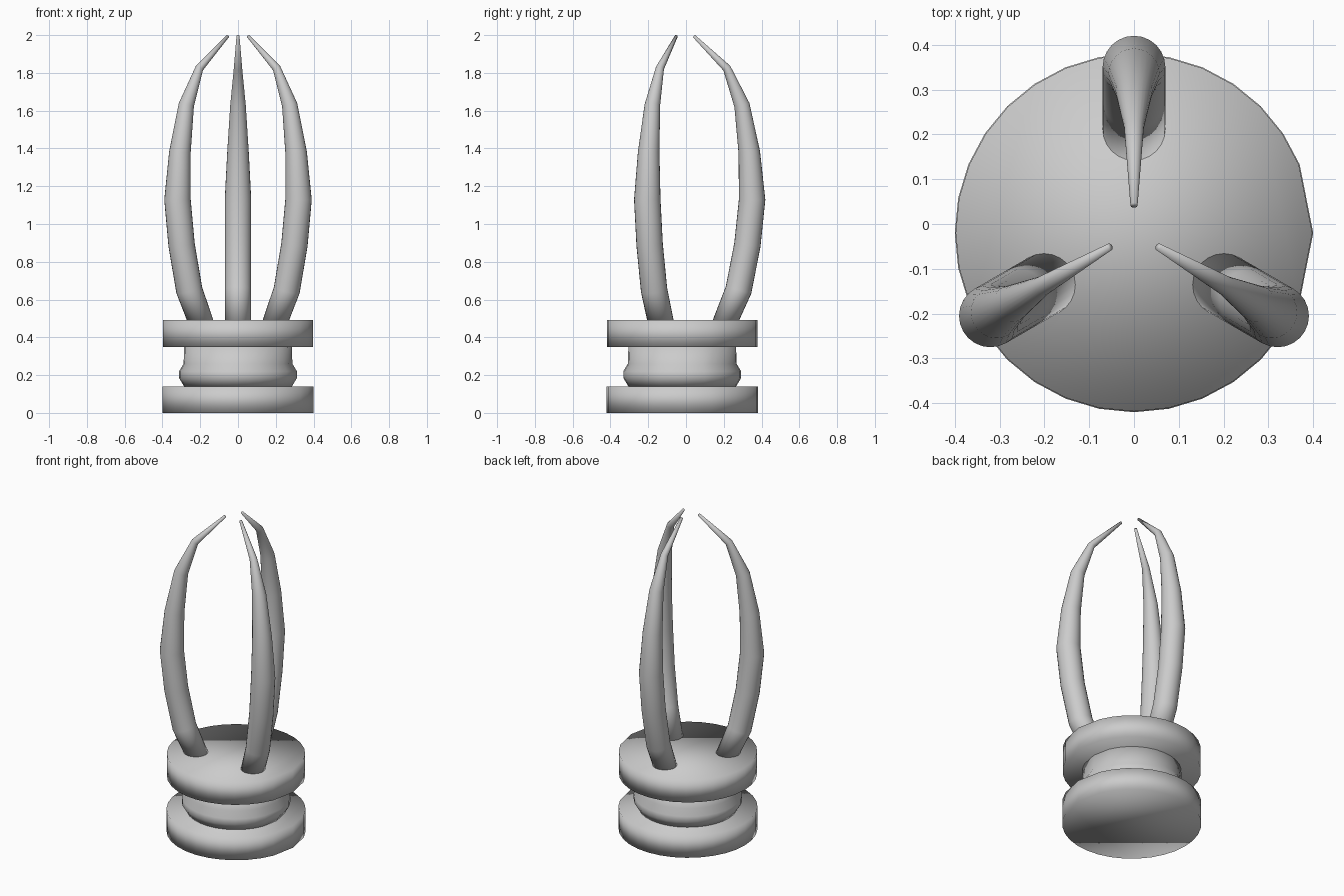
import bpy, bmesh, math
from mathutils import Vector

if "Cube" in bpy.data.objects:
    bpy.data.objects.remove(bpy.data.objects["Cube"])

CY = -0.02  # axis of the base in y

grey = bpy.data.materials.new("plain grey")
grey.diffuse_color = (0.6, 0.6, 0.6, 1)
grey.use_nodes = True
grey.node_tree.nodes["Principled BSDF"].inputs["Base Color"].default_value = grey.diffuse_color


def loft(name, rings):
    """Skin a list of point rings, cap both ends, shade smooth."""
    bm = bmesh.new()
    vr = [[bm.verts.new(p) for p in ring] for ring in rings]
    n = len(vr[0])
    for a, b in zip(vr, vr[1:]):
        for i in range(n):
            j = (i + 1) % n
            bm.faces.new((a[i], a[j], b[j], b[i]))
    bm.faces.new(vr[0][::-1])
    bm.faces.new(vr[-1])
    bmesh.ops.recalc_face_normals(bm, faces=bm.faces)
    for f in bm.faces:
        f.smooth = True
    me = bpy.data.meshes.new(name)
    bm.to_mesh(me)
    bm.free()
    me.materials.append(grey)
    ob = bpy.data.objects.new(name, me)
    bpy.context.collection.objects.link(ob)
    return ob


# round base parts: 32 steps with a coarser facet on the +x side
ANGLES = [math.tau * i / 32 for i in range(32) if i not in (1, 31)]


def turned(name, profile):
    return loft(name, [[(r * math.cos(a), CY + r * math.sin(a), z) for a in ANGLES]
                       for r, z in profile])


turned("bottom_disc", [(0.4, 0), (0.4, 0.14)])
turned("neck", [(0.285, 0.14), (0.312, 0.185), (0.312, 0.22),
                (0.288, 0.26), (0.285, 0.35)])
turned("top_disc", [(0.398, 0.35), (0.398, 0.492)])

# claw: distance from axis, height, thickness radius
CLAW = [(0.23, 0.487, 0.07), (0.298, 0.65, 0.07), (0.345, 0.89, 0.07),
        (0.37, 1.13, 0.07), (0.355, 1.38, 0.057), (0.316, 1.63, 0.041),
        (0.236, 1.825, 0.022), (0.062, 1.995, 0.008)]


def claw(name, angle):
    out = Vector((math.cos(angle), math.sin(angle), 0))
    side = Vector((-out.y, out.x, 0))
    up = Vector((0, 0, 1))
    pts = [Vector((0, CY, z)) + out * d for d, z, r in CLAW]
    rings = []
    for k, p in enumerate(pts):
        t = (pts[min(k + 1, len(pts) - 1)] - pts[max(k - 1, 0)]).normalized()
        if k == 0:
            t = up  # the foot sits flat on the disc
        nrm = side.cross(t)
        r = CLAW[k][2]
        rings.append([p + r * (side * math.cos(a) + nrm * math.sin(a))
                      for a in (math.tau * i / 24 for i in range(24))])
    loft(name, rings)


for name, deg in (("back_claw", 90), ("left_claw", 210), ("right_claw", 330)):
    claw(name, math.radians(deg))
